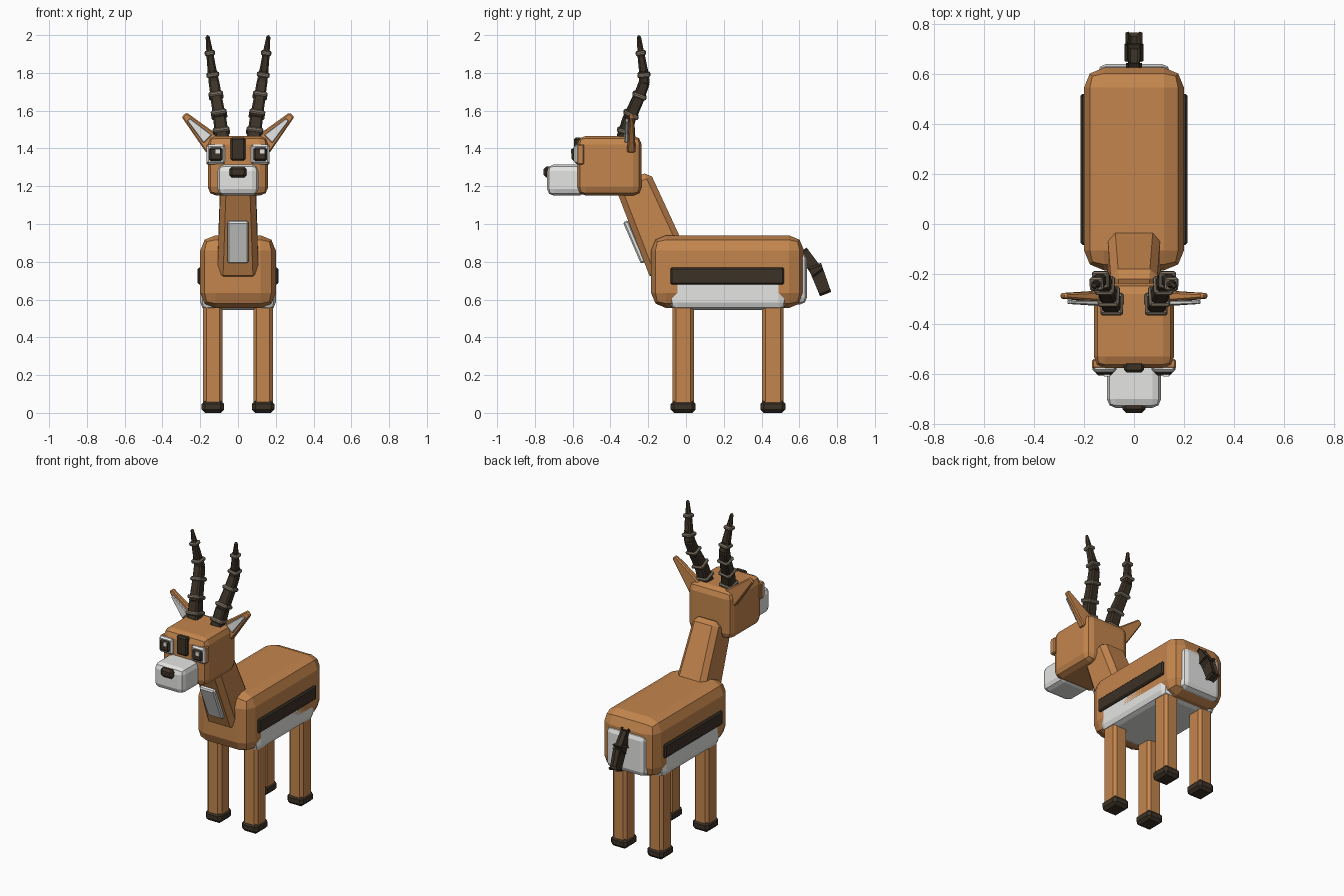
import bpy, bmesh
from mathutils import Vector, Matrix

cube = bpy.data.objects.get("Cube")
if cube:
    bpy.data.objects.remove(cube, do_unlink=True)


def material(name, r, g, b):
    m = bpy.data.materials.new(name)
    m.use_nodes = True
    m.diffuse_color = (r, g, b, 1)
    m.node_tree.nodes["Principled BSDF"].inputs["Base Color"].default_value = (r, g, b, 1)
    return m


TAN = material("tan_fur", 0.55, 0.235, 0.075)
WHITE = material("white_fur", 0.78, 0.78, 0.77)
DARK = material("dark_brown", 0.045, 0.032, 0.02)
RING = material("horn_ring_grey", 0.22, 0.18, 0.13)


def strut(name, start, end, size0, size1, mat, bevel, segments=1):
    """Bevelled, tapered block running from start to end; sizes are (width, depth)."""
    start, end = Vector(start), Vector(end)
    axis = (end - start).normalized()
    depth = Vector((0, 1, 0))
    depth = (depth - axis * depth.dot(axis)).normalized()
    width = depth.cross(axis)
    bm = bmesh.new()
    bmesh.ops.create_cube(bm, size=1)
    for v in bm.verts:
        base, size = (start, size0) if v.co.z < 0 else (end, size1)
        v.co = base + width * v.co.x * size[0] + depth * v.co.y * size[1]
    if bevel:
        bmesh.ops.bevel(bm, geom=bm.edges[:], offset=bevel, segments=segments,
                        profile=0.5, affect='EDGES', clamp_overlap=True)
    bmesh.ops.recalc_face_normals(bm, faces=bm.faces[:])
    mesh = bpy.data.meshes.new(name)
    bm.to_mesh(mesh)
    bm.free()
    mesh.materials.append(mat)
    obj = bpy.data.objects.new(name, mesh)
    bpy.context.scene.collection.objects.link(obj)
    return obj


def box(name, x, y, z, mat, bevel, segments=1):
    """Bevelled block given by its (low, high) range on each axis."""
    cx, cy = sum(x) / 2, sum(y) / 2
    size = (x[1] - x[0], y[1] - y[0])
    return strut(name, (cx, cy, z[0]), (cx, cy, z[1]), size, size, mat, bevel, segments)


def span(centre, half):
    return (centre - half, centre + half)


# Torso, belly, rump
box("body", (-0.2, 0.2), (-0.185, 0.625), (0.555, 0.94), TAN, 0.08, 2)
box("belly", (-0.2, 0.2), (-0.085, 0.53), (0.545, 0.72), WHITE, 0.04, 2)
box("rump_patch", (-0.145, 0.145), (0.48, 0.64), (0.575, 0.85), WHITE, 0.035, 2)

# Neck and chest patch
strut("neck", (0, -0.075, 0.745), (0, -0.285, 1.24), (0.22, 0.235), (0.185, 0.2), TAN, 0.03)
strut("chest_patch", (0, -0.225, 0.795), (0, -0.32, 1.015), (0.11, 0.03), (0.11, 0.03), WHITE, 0.008)

# Head, muzzle, nose, forehead mark
box("head", (-0.16, 0.16), (-0.575, -0.235), (1.15, 1.467), TAN, 0.045, 2)
box("muzzle", (-0.108, 0.108), (-0.735, -0.53), (1.15, 1.315), WHITE, 0.035, 2)
box("nose", (-0.046, 0.046), (-0.755, -0.70), (1.245, 1.305), DARK, 0.015)
box("forehead_mark", (-0.04, 0.04), (-0.593, -0.55), (1.335, 1.458), DARK, 0.01)

# Tail
strut("tail_base", (0, 0.62, 0.85), (0, 0.695, 0.745), (0.045, 0.04), (0.05, 0.045), DARK, 0.01)
strut("tail_tip", (0, 0.685, 0.77), (0, 0.735, 0.64), (0.052, 0.048), (0.045, 0.04), DARK, 0.012)

# Horn path for the model's left side, with the block width at each point
HORN = [(0.082, -0.335, 1.44, 0.075), (0.097, -0.30, 1.56, 0.068),
        (0.115, -0.25, 1.67, 0.06), (0.127, -0.22, 1.75, 0.056),
        (0.137, -0.225, 1.81, 0.048), (0.15, -0.24, 1.91, 0.036),
        (0.162, -0.25, 2.0, 0.02)]
RING_HEIGHTS = [1.49, 1.58, 1.68, 1.79, 1.905]

for side, s in (("left", 1), ("right", -1)):
    # Legs and hooves
    for end, y in (("front", -0.015), ("back", 0.46)):
        x = s * 0.133
        box(f"{end}_leg_{side}", span(x, 0.052), span(y, 0.057), (0.03, 0.62), TAN, 0.018)
        box(f"{end}_hoof_{side}", span(x, 0.059), span(y, 0.066), (0, 0.066), DARK, 0.018)

    # Flank stripe
    box(f"flank_stripe_{side}", span(s * 0.195, 0.019), (-0.083, 0.52), (0.68, 0.77), DARK, 0.008)

    # Eyes
    x = s * 0.118
    box(f"eye_socket_{side}", span(x, 0.05), (-0.578, -0.54), (1.315, 1.422), TAN, 0.006)
    box(f"eye_white_{side}", span(x, 0.048), (-0.592, -0.56), (1.318, 1.42), WHITE, 0.01)
    box(f"pupil_{side}", span(x, 0.036), (-0.605, -0.58), (1.334, 1.405), DARK, 0.01)
    box(f"eye_glint_{side}", span(x + 0.01, 0.012), (-0.61, -0.6), (1.374, 1.398), WHITE, 0)

    # Ears
    strut(f"ear_{side}", (s * 0.125, -0.29, 1.415), (s * 0.285, -0.287, 1.578),
          (0.115, 0.045), (0.035, 0.022), TAN, 0.007)
    strut(f"inner_ear_{side}", (s * 0.16, -0.316, 1.45), (s * 0.262, -0.312, 1.553),
          (0.062, 0.018), (0.02, 0.015), WHITE, 0.004)

    # Horns with rings
    path = [(Vector((s * x, y, z)), w) for x, y, z, w in HORN]
    for i, ((p, w0), (q, w1)) in enumerate(zip(path, path[1:])):
        overlap = (q - p).normalized() * 0.008
        tip = q if i == len(path) - 2 else q + overlap
        strut(f"horn_{side}_{i + 1}", p - overlap, tip, (w0, w0), (w1, w1), DARK, 0.009)
        for h in RING_HEIGHTS:
            if p.z <= h < q.z:
                t = (h - p.z) / (q.z - p.z)
                c, w = p.lerp(q, t), w0 + (w1 - w0) * t + 0.018
                half = (q - p).normalized() * 0.012
                strut(f"horn_ring_{side}", c - half, c + half, (w, w), (w, w), RING, 0.007)
